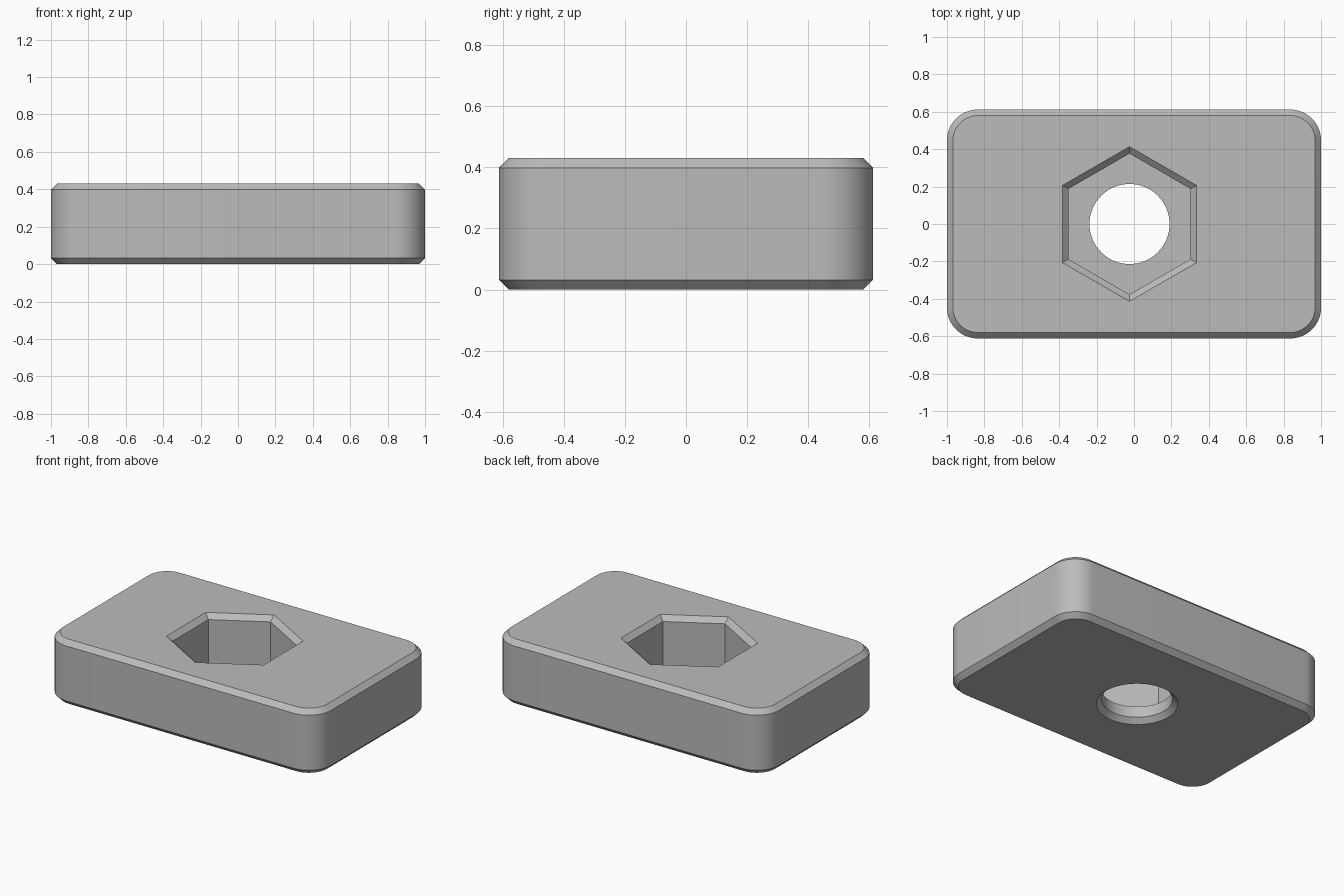
import bpy, bmesh
from math import sin, cos, pi, radians

cube = bpy.data.objects.get("Cube")
if cube:
    bpy.data.objects.remove(cube, do_unlink=True)

HX, HY, HEIGHT = 1.0, 0.612, 0.43
CHAMFER, CORNER = 0.032, 0.165
CX = -0.024                      # hole axis
HOLE_R, HEX_FLAT, FLOOR = 0.214, 0.326, 0.105

grey = bpy.data.materials.new("grey")
grey.use_nodes = True
grey.diffuse_color = (0.5, 0.5, 0.5, 1)
grey.node_tree.nodes["Principled BSDF"].inputs["Base Color"].default_value = (0.5, 0.5, 0.5, 1)


def rounded_rect(inset, steps=16):
    r = CORNER - inset
    pts = []
    for k, (sx, sy) in enumerate([(1, 1), (-1, 1), (-1, -1), (1, -1)]):
        for i in range(steps + 1):
            a = (k + i / steps) * pi / 2
            pts.append((sx * (HX - CORNER) + r * cos(a),
                        sy * (HY - CORNER) + r * sin(a)))
    return pts


def polygon(radius, sides, turn=0.0):
    return [(CX + radius * cos(turn + 2 * pi * i / sides),
             radius * sin(turn + 2 * pi * i / sides)) for i in range(sides)]


def loft(name, sections):
    """Closed solid through (z, outline) sections of equal point count."""
    bm = bmesh.new()
    rings = [[bm.verts.new((x, y, z)) for x, y in pts] for z, pts in sections]
    for low, high in zip(rings, rings[1:]):
        n = len(low)
        for i in range(n):
            j = (i + 1) % n
            bm.faces.new((low[i], low[j], high[j], high[i]))
    bm.faces.new(rings[0][::-1])
    bm.faces.new(rings[-1])
    mesh = bpy.data.meshes.new(name)
    bm.to_mesh(mesh)
    bm.free()
    mesh.materials.append(grey)
    obj = bpy.data.objects.new(name, mesh)
    bpy.context.collection.objects.link(obj)
    return obj


# Rounded block, chamfered top and bottom
block = loft("block", [(0, rounded_rect(CHAMFER)), (CHAMFER, rounded_rect(0)),
                       (HEIGHT - CHAMFER, rounded_rect(0)), (HEIGHT, rounded_rect(CHAMFER))])

# Hexagonal pocket with a chamfered mouth
OVER = 0.02
hexagon = lambda grow: polygon((HEX_FLAT + grow) / cos(pi / 6), 6, pi / 6)
pocket = loft("pocket_cutter", [(FLOOR, hexagon(0)), (HEIGHT - CHAMFER, hexagon(0)),
                                (HEIGHT + OVER, hexagon(CHAMFER + OVER))])

# Round through hole, countersunk underneath
circle = lambda grow: polygon(HOLE_R + grow, 64)
hole = loft("hole_cutter", [(-OVER, circle(CHAMFER + OVER)), (CHAMFER, circle(0)),
                            (FLOOR + 0.1, circle(0))])

bpy.ops.object.select_all(action='DESELECT')
bpy.context.view_layer.objects.active = block
block.select_set(True)
for cutter in (pocket, hole):
    cutter.hide_render = True
    mod = block.modifiers.new(cutter.name, 'BOOLEAN')
    mod.operation = 'DIFFERENCE'
    mod.solver = 'EXACT'
    mod.object = cutter
    bpy.ops.object.modifier_apply(modifier=mod.name)
    bpy.data.objects.remove(cutter, do_unlink=True)

bpy.ops.object.shade_smooth_by_angle(angle=radians(30))
